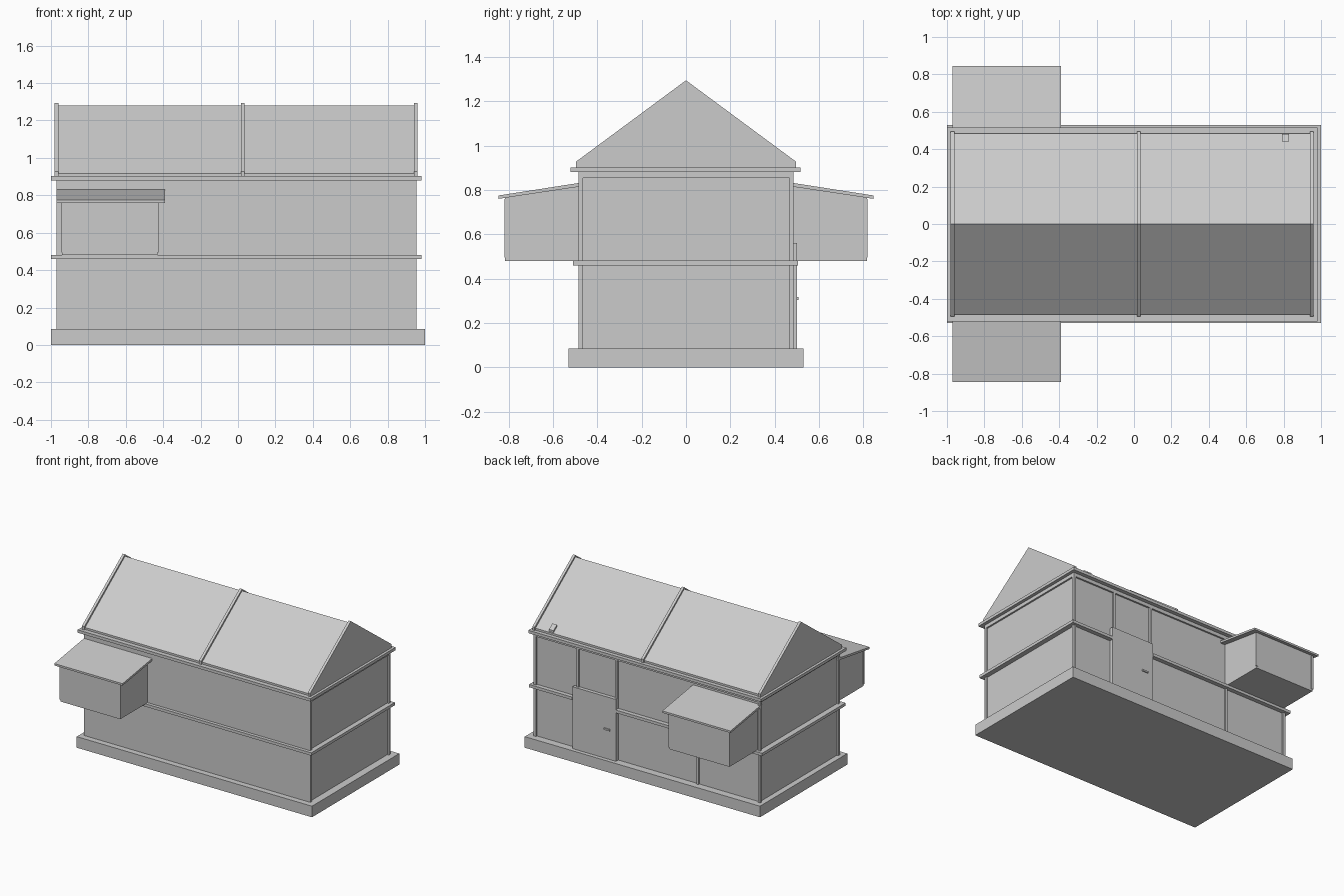
import bpy

cube = bpy.data.objects.get("Cube")
if cube:
    bpy.data.objects.remove(cube, do_unlink=True)

# One plain grey for the whole building
grey = bpy.data.materials.new("plain grey")
grey.use_nodes = True
colour = (0.6, 0.6, 0.6, 1)
grey.diffuse_color = colour
grey.node_tree.nodes["Principled BSDF"].inputs["Base Color"].default_value = colour


def prism(name, profile, x0, x1):
    """Extrude a (y, z) profile along x."""
    n = len(profile)
    verts = [(x, y, z) for x in (x0, x1) for y, z in profile]
    faces = [tuple(range(n))[::-1], tuple(range(n, 2 * n))]
    faces += [(i, (i + 1) % n, n + (i + 1) % n, n + i) for i in range(n)]
    mesh = bpy.data.meshes.new(name)
    mesh.from_pydata(verts, [], faces)
    # Mirrored profiles run the other way round, so turn their faces out
    area = sum(profile[i][0] * profile[(i + 1) % n][1]
               - profile[(i + 1) % n][0] * profile[i][1] for i in range(n))
    if area < 0:
        mesh.flip_normals()
    mesh.materials.append(grey)
    obj = bpy.data.objects.new(name, mesh)
    bpy.context.collection.objects.link(obj)
    return obj


def box(name, x0, x1, y0, y1, z0, z1):
    y0, y1 = sorted((y0, y1))
    return prism(name, [(y0, z0), (y1, z0), (y1, z1), (y0, z1)], x0, x1)


def gable(name, half, z0, eave, ridge, x0, x1):
    profile = [(-half, z0), (half, z0), (half, eave), (0, ridge), (-half, eave)]
    return prism(name, profile, x0, x1)


# Plinth and walls
PLINTH, LOW, MID, TOP = 0.085, 0.46, 0.482, 0.88
box("plinth", -1, 1, -0.53, 0.53, 0, PLINTH)
box("walls", -0.957, 0.942, -0.475, 0.472, PLINTH, TOP)
box("front_wall", -0.97, 0.955, -0.485, -0.465, PLINTH, TOP)
box("wall_head", -0.97, 0.955, -0.485, 0.485, 0.853, TOP)

# Rear corner posts and intermediate posts
for name, x in (("left", 0.935), ("right", -0.97)):
    box("rear_post_" + name, x, x + 0.02, 0.467, 0.485, PLINTH, TOP)
for x in (0.575, 0.245):
    box("rear_upper_post", x, x + 0.018, 0.465, 0.485, MID, TOP)
box("rear_lower_post", -0.445, -0.427, 0.465, 0.485, PLINTH, LOW)

# Ledges; the middle one stops either side of the rear door
box("middle_ledge", -1, 0.98, -0.51, 0.46, LOW, MID)
box("rear_ledge_right", -1, 0.245, 0.46, 0.505, LOW, MID)
box("rear_ledge_left", 0.615, 0.98, 0.46, 0.505, LOW, MID)
box("eaves_ledge", -1, 0.98, -0.52, 0.515, TOP, 0.902)

# Rear door and handle
box("door", 0.245, 0.615, 0.465, 0.5, PLINTH, 0.56)
box("door_handle", 0.295, 0.345, 0.5, 0.508, 0.305, 0.318)

# Roof with three raised ribs and a small roof block
gable("roof", 0.485, 0.9, 0.917, 1.28, -0.97, 0.947)
for x in (-0.98, 0.015, 0.94):
    gable("roof_rib", 0.495, 0.9, 0.928, 1.294, x, x + 0.02)
prism("roof_block", [(0.44, 0.93), (0.48, 0.91), (0.48, 0.936), (0.44, 0.966)], 0.79, 0.828)

# Matching bays on the front and rear
for side, s in (("front", -1), ("rear", 1)):
    prism(side + "_bay", [(s * 0.46, 0.48), (s * 0.815, 0.48),
                          (s * 0.815, 0.768), (s * 0.46, 0.825)], -0.94, -0.43)
    prism(side + "_bay_roof", [(s * 0.46, 0.818), (s * 0.845, 0.76),
                               (s * 0.845, 0.775), (s * 0.46, 0.835)], -0.97, -0.39)
    for x in (-0.945, -0.441):
        box(side + "_bay_post", x, x + 0.016, s * 0.808, s * 0.819, 0.495, 0.76)
